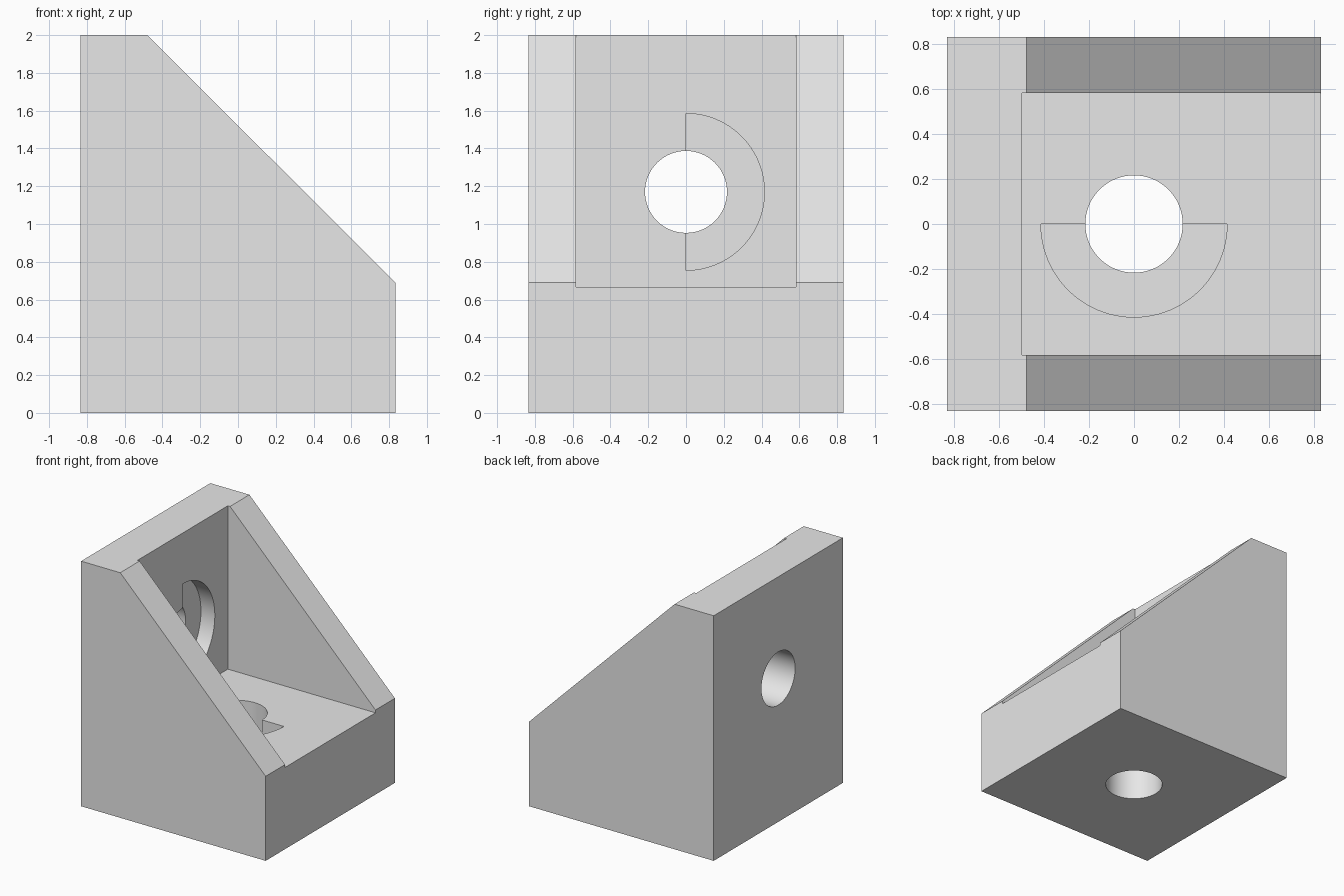
import bpy, bmesh, math
from mathutils import Matrix

if "Cube" in bpy.data.objects:
    bpy.data.objects.remove(bpy.data.objects["Cube"], do_unlink=True)

HALF, HEIGHT = 0.833, 2.0           # half width, full height
BASE, WALL = 0.667, -0.5            # base top, wall inner face
POCKET = 0.583                      # half width between the gussets
HOLE_R, HEAD_R, HEAD_D = 0.217, 0.415, 0.125

grey = bpy.data.materials.new("plain grey")
grey.use_nodes = True
colour = (0.8, 0.8, 0.8, 1)
grey.diffuse_color = colour
grey.node_tree.nodes["Principled BSDF"].inputs["Base Color"].default_value = colour


def prism(name, outline, low, high, matrix=Matrix()):
    """Extrude a flat outline along its local z, then place it."""
    bm = bmesh.new()
    face = bm.faces.new([bm.verts.new((a, b, low)) for a, b in outline])
    out = bmesh.ops.extrude_face_region(bm, geom=[face])
    moved = [v for v in out["geom"] if isinstance(v, bmesh.types.BMVert)]
    bmesh.ops.translate(bm, verts=moved, vec=(0, 0, high - low))
    bmesh.ops.transform(bm, matrix=matrix, verts=bm.verts)
    bmesh.ops.recalc_face_normals(bm, faces=bm.faces)
    mesh = bpy.data.meshes.new(name)
    bm.to_mesh(mesh)
    bm.free()
    mesh.materials.append(grey)
    obj = bpy.data.objects.new(name, mesh)
    bpy.context.collection.objects.link(obj)
    return obj


def arc(radius, start, sweep, steps):
    count = steps if sweep == 360 else steps + 1
    angles = [math.radians(start + sweep * i / steps) for i in range(count)]
    return [(radius * math.cos(t), radius * math.sin(t)) for t in angles]


# Side profile runs along y; bolt axis of the wall runs along x
along_y = Matrix.Rotation(math.radians(90), 4, "X")
along_x = Matrix.Translation((0, 0, 1.17)) @ Matrix.Rotation(math.radians(90), 4, "Y")

# Solid body with the sloping gusset edge
bracket = prism("corner_bracket",
                [(-HALF, 0), (HALF, 0), (HALF, 0.69), (-0.48, HEIGHT), (-HALF, HEIGHT)],
                -HALF, HALF, along_y)

# Pocket between gussets, bolt holes and half-round head recesses
cutters = [
    prism("pocket_cutter", [(WALL, BASE), (1.2, BASE), (1.2, 2.4), (WALL, 2.4)],
          -POCKET, POCKET, along_y),
    prism("base_hole_cutter", arc(HOLE_R, 0, 360, 64), -0.2, 1),
    prism("wall_hole_cutter", arc(HOLE_R, 0, 360, 64), -1, 0, along_x),
    prism("base_recess_cutter", arc(HEAD_R, 180, 180, 48), BASE - HEAD_D, 0.9),
    prism("wall_recess_cutter", arc(HEAD_R, 0, 180, 48), WALL - HEAD_D, -0.3, along_x),
]
bpy.context.view_layer.objects.active = bracket
for cutter in cutters:
    cut = bracket.modifiers.new(cutter.name, "BOOLEAN")
    cut.operation, cut.solver, cut.object = "DIFFERENCE", "EXACT", cutter
    bpy.ops.object.modifier_apply(modifier=cut.name)
    bpy.data.objects.remove(cutter, do_unlink=True)

# Round bores smooth, machined edges sharp
bpy.ops.object.select_all(action="DESELECT")
bracket.select_set(True)
bpy.ops.object.shade_smooth_by_angle(angle=math.radians(30))
